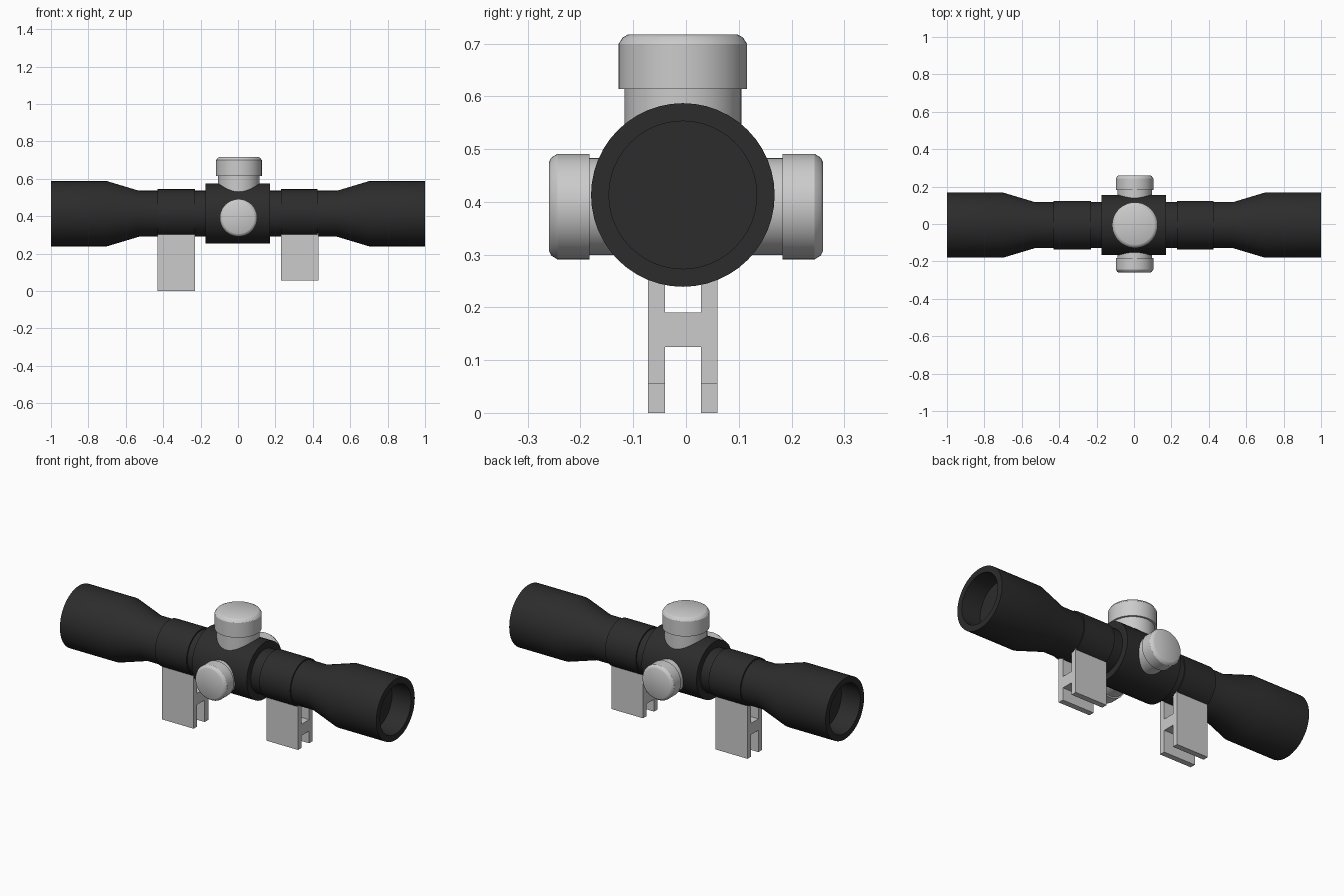
import bpy
from math import radians
from mathutils import Matrix, Vector

if "Cube" in bpy.data.objects:
    bpy.data.objects.remove(bpy.data.objects["Cube"])

YC, ZC = -0.006, 0.412          # optical axis of the scope
SEG = 48

dark = bpy.data.materials.new("dark_metal")
dark.diffuse_color = (0.025, 0.025, 0.025, 1)
dark.use_nodes = True
dark.node_tree.nodes["Principled BSDF"].inputs["Base Color"].default_value = dark.diffuse_color


def lathe(name, profile, origin, axis, mat=None):
    """Revolve (distance along axis, radius) points; radius 0 closes an end."""
    rot = Vector((0, 0, 1)).rotation_difference(Vector(axis)).to_matrix().to_4x4()
    verts, faces, rings = [], [], []
    for h, r in profile:
        n = SEG if r > 0 else 1
        rings.append([len(verts) + i for i in range(n)])
        for i in range(n):
            verts.append(Matrix.Rotation(radians(360 * i / SEG), 3, 'Z') @ Vector((r, 0, h)))
    for a, b in zip(rings, rings[1:]):
        for i in range(SEG):
            j = (i + 1) % SEG
            if len(a) == 1:
                faces.append((a[0], b[j], b[i]))
            elif len(b) == 1:
                faces.append((a[i], a[j], b[0]))
            else:
                faces.append((a[i], a[j], b[j], b[i]))
    me = bpy.data.meshes.new(name)
    me.from_pydata(verts, [], faces)
    me.transform(Matrix.Translation(origin) @ rot)
    ob = bpy.data.objects.new(name, me)
    bpy.context.collection.objects.link(ob)
    if mat:
        me.materials.append(mat)
    bpy.ops.object.select_all(action='DESELECT')
    ob.select_set(True)
    bpy.context.view_layer.objects.active = ob
    bpy.ops.object.shade_smooth_by_angle(angle=radians(30))
    return ob


def mount(name, x0, x1, z0):
    """H-shaped mount: profile in y/z extruded along x."""
    a, b, c, d = -0.072, -0.04, 0.028, 0.06
    top, lo, hi = 0.33, 0.125, 0.19
    prof = [(a, z0), (b, z0), (b, lo), (c, lo), (c, z0), (d, z0),
            (d, top), (c, top), (c, hi), (b, hi), (b, top), (a, top)]
    n = len(prof)
    verts = [(x, y, z) for x in (x0, x1) for y, z in prof]
    faces = [(i, i + n, (i + 1) % n + n, (i + 1) % n) for i in range(n)]
    faces += [tuple(range(n)), tuple(reversed(range(n, 2 * n)))]
    faces = [f[::-1] for f in faces]
    me = bpy.data.meshes.new(name)
    me.from_pydata(verts, [], faces)
    bpy.context.collection.objects.link(bpy.data.objects.new(name, me))


# main tube with flared, recessed ends
half = [(0.88, 0), (0.88, 0.14), (1.0, 0.14), (1.0, 0.174), (0.7, 0.174), (0.53, 0.123)]
tube = [(-h, r) for h, r in half] + [(h, r) for h, r in reversed(half)]
lathe("scope_tube", tube, (0, YC, ZC + 0.001), (1, 0, 0), dark)


# bands on the tube: turret housing and the two mount rings
def band(name, x0, x1, r):
    lathe(name, [(x0, 0), (x0, r), (x1, r), (x1, 0)], (0, YC, ZC + 0.002), (1, 0, 0), dark)


band("turret_housing", -0.175, 0.172, 0.161)
band("rear_ring", -0.43, -0.23, 0.13)
band("front_ring", 0.23, 0.425, 0.13)

# mounts, rear one longer
mount("rear_mount", -0.43, -0.23, 0.0)
mount("front_mount", 0.23, 0.43, 0.055)


# turret knobs: stem then chamfered cap
def knob(name, origin, axis, stem_r, cap_r, start, step, end, bevel):
    prof = [(start, 0), (start, stem_r), (step, stem_r), (step, cap_r),
            (end - bevel, cap_r), (end - bevel * 0.3, cap_r - bevel * 0.45),
            (end, cap_r - bevel), (end, 0)]
    lathe(name, prof, origin, axis)


knob("top_turret", (0.005, YC, 0), (0, 0, 1), 0.111, 0.122, 0.43, 0.614, 0.717, 0.018)
knob("left_turret", (0.003, 0, 0.391), (0, -1, 0), 0.092, 0.1, 0.06, 0.183, 0.26, 0.016)
knob("right_turret", (0.003, 0, 0.391), (0, 1, 0), 0.092, 0.1, 0.06, 0.183, 0.26, 0.016)
